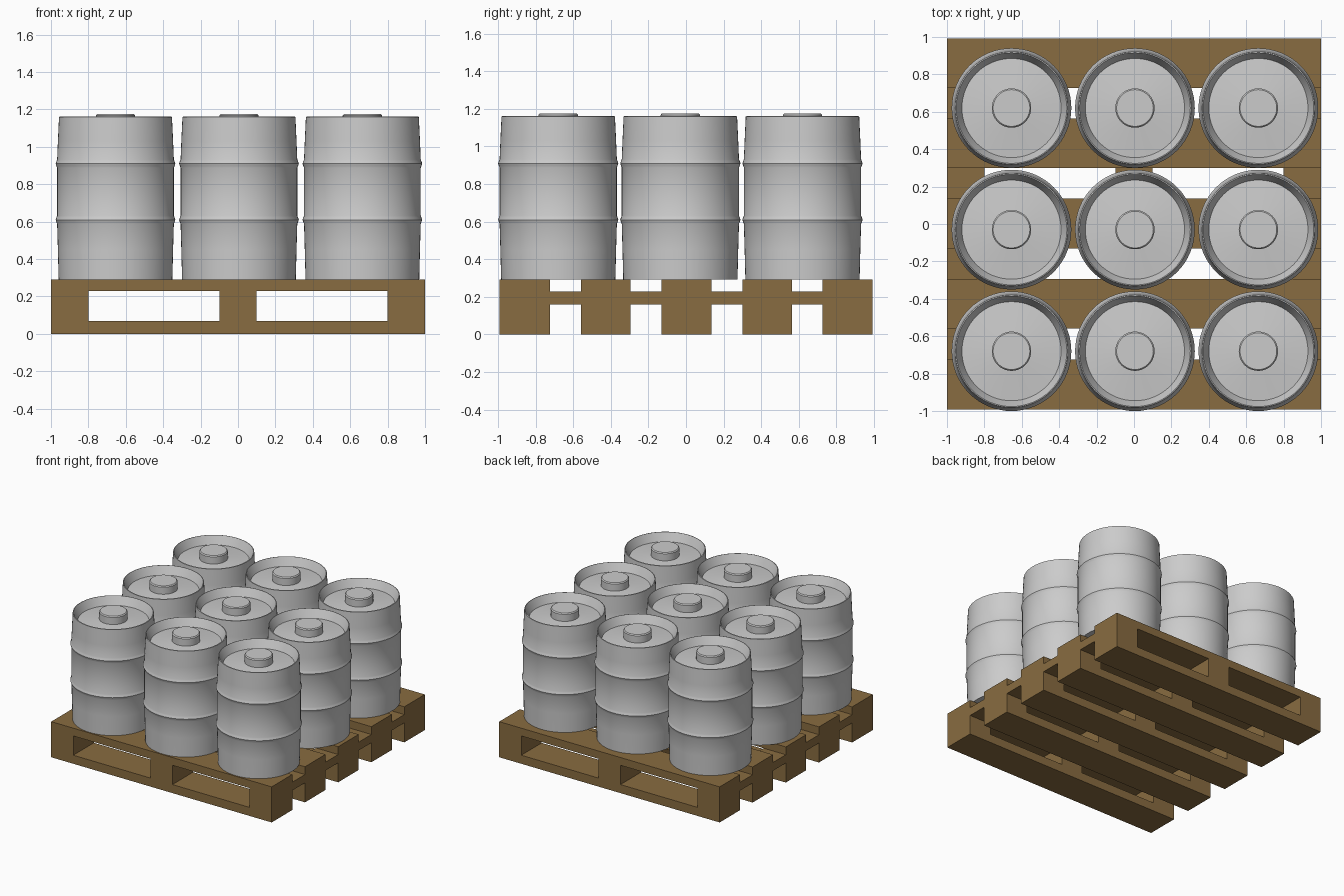
import bpy, bmesh, math

if "Cube" in bpy.data.objects:
    bpy.data.objects.remove(bpy.data.objects["Cube"])


def material(name, rgb):
    m = bpy.data.materials.new(name)
    m.diffuse_color = (*rgb, 1)
    m.use_nodes = True
    m.node_tree.nodes["Principled BSDF"].inputs["Base Color"].default_value = m.diffuse_color
    return m


WOOD = material("brown wood", (0.25, 0.15, 0.052))
STEEL = material("light grey steel", (0.60, 0.60, 0.60))


def box(name, x, y, z):
    """Box from (min, max) ranges along each axis."""
    bm = bmesh.new()
    bmesh.ops.create_cube(bm, size=1)
    for v in bm.verts:
        v.co = [(r[0] + r[1]) / 2 + c * (r[1] - r[0]) for c, r in zip(v.co, (x, y, z))]
    me = bpy.data.meshes.new(name)
    bm.to_mesh(me)
    bm.free()
    me.materials.append(WOOD)
    ob = bpy.data.objects.new(name, me)
    bpy.context.collection.objects.link(ob)


def lathe(name, profile, n=64):
    """Closed solid of revolution; the profile runs from bottom centre to top centre."""
    bm = bmesh.new()
    rings = []
    for r, z in profile:
        if r == 0:
            rings.append([bm.verts.new((0, 0, z))] * n)
        else:
            rings.append([bm.verts.new((r * math.cos(2 * math.pi * i / n),
                                        r * math.sin(2 * math.pi * i / n), z)) for i in range(n)])
    for a, b in zip(rings, rings[1:]):
        for i in range(n):
            j = (i + 1) % n
            bm.faces.new(list(dict.fromkeys((a[i], a[j], b[j], b[i]))))
    me = bpy.data.meshes.new(name)
    bm.to_mesh(me)
    bm.free()
    me.materials.append(STEEL)
    return me


# Pallet: five slat rows across y, three stringers along y
rows = [(-0.992, -0.725), (-0.56, -0.295), (-0.13, 0.135), (0.30, 0.565), (0.727, 0.992)]
posts = [(-1, -0.80), (-0.10, 0.10), (0.80, 1)]
for y in rows:
    box("top_board", (-1, 1), y, (0.228, 0.292))
    box("bottom_board", (-1, 1), y, (0, 0.07))
    for x in posts:
        box("spacer_block", x, y, (0.07, 0.16))
for x in posts:
    box("stringer", x, (-0.992, 0.992), (0.16, 0.228))

# Drum body: gentle bulge, two rolling hoops, recessed lid, raised cap
profile = [(0, 0.292), (0.304, 0.292), (0.308, 0.45)]
for z in (0.61, 0.91):
    profile += [(0.312, z - 0.022), (0.316, z - 0.012), (0.320, z), (0.316, z + 0.012), (0.312, z + 0.022)]
profile += [(0.308, 1.03), (0.302, 1.16), (0.296, 1.162), (0.265, 1.095), (0.105, 1.11),
            (0.105, 1.168), (0.098, 1.176), (0, 1.176)]
drum_mesh = lathe("drum", profile)

# Three by three grid of drums
drums = []
for x in (-0.655, 0.005, 0.665):
    for y in (-0.68, -0.03, 0.62):
        ob = bpy.data.objects.new("drum", drum_mesh)
        ob.location = (x, y, 0)
        bpy.context.collection.objects.link(ob)
        drums.append(ob)
drum_mesh.shade_smooth()
drum_mesh.set_sharp_from_angle(angle=math.radians(35))
